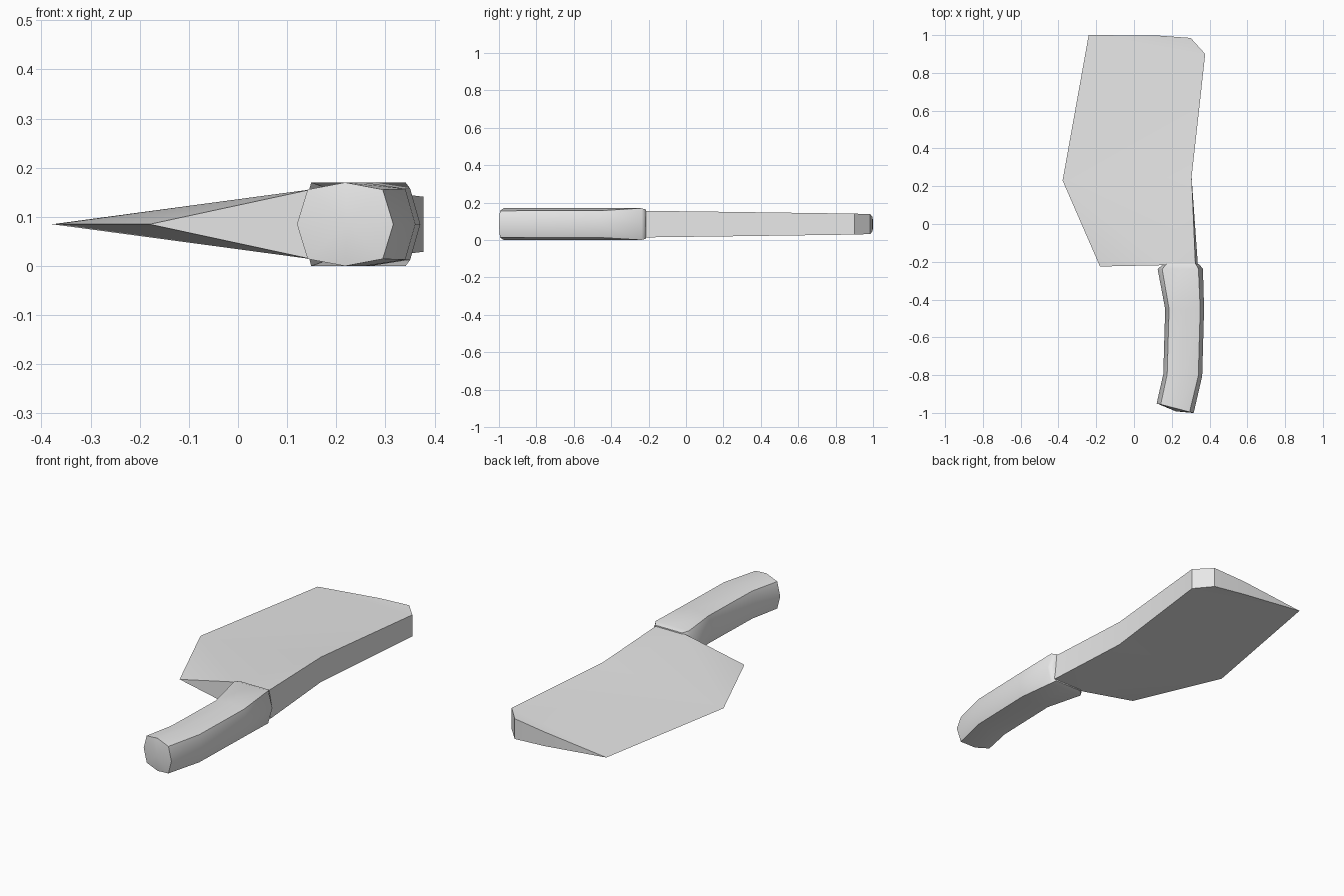
import bpy, bmesh, math
from mathutils import Vector

cube = bpy.data.objects.get("Cube")
if cube:
    bpy.data.objects.remove(cube, do_unlink=True)

MID = 0.085  # height of the cutting plane

steel = bpy.data.materials.new("plain grey")
steel.use_nodes = True
GREY = (0.8, 0.8, 0.8, 1)
steel.diffuse_color = GREY
steel.node_tree.nodes["Principled BSDF"].inputs["Base Color"].default_value = GREY


def finish(bm, name, angle):
    """Turn a bmesh into a shaded, coloured object."""
    bmesh.ops.recalc_face_normals(bm, faces=bm.faces)
    mesh = bpy.data.meshes.new(name)
    bm.to_mesh(mesh)
    bm.free()
    mesh.materials.append(steel)
    obj = bpy.data.objects.new(name, mesh)
    bpy.context.collection.objects.link(obj)
    bpy.ops.object.select_all(action='DESELECT')
    obj.select_set(True)
    bpy.context.view_layer.objects.active = obj
    bpy.ops.object.shade_smooth_by_angle(angle=math.radians(angle))
    return obj


# Blade: sharp edge points, then the thick outline (x, y, half thickness)
edge = [(-0.18, -0.225), (-0.378, 0.23), (-0.24, 1.0)]
thick = [(0.12, 0.998, 0.037), (0.30, 0.985, 0.053), (0.377, 0.9, 0.056),
         (0.305, 0.25, 0.065), (0.325, -0.215, 0.071), (0.15, -0.218, 0.071)]
bm = bmesh.new()
sharp = [bm.verts.new((x, y, MID)) for x, y in edge]
upper = [bm.verts.new((x, y, MID + h)) for x, y, h in thick]
lower = [bm.verts.new((x, y, MID - h)) for x, y, h in thick]
lower[4].co.x += 0.013  # spine leans slightly at the heel
for side in (upper, lower):
    e0, e1, e2 = sharp
    tip, nose, corner, waist, heel, root = side
    for face in ((e2, tip, nose), (e2, nose, corner), (e1, e2, corner),
                 (e1, corner, waist), (e1, waist, root),
                 (waist, heel, root), (e0, e1, root)):
        bm.faces.new(face)
for i in range(len(thick) - 1):
    bm.faces.new((upper[i], upper[i + 1], lower[i + 1], lower[i]))
bm.faces.new((sharp[2], upper[0], lower[0]))
bm.faces.new((sharp[0], upper[-1], lower[-1]))
finish(bm, "blade", 30)

# Handle: eight-sided rings
# (centre x, y, half width, half height, corner x, corner z, end slant)
rings = [(0.25, -0.213, 0.095, 0.077, 0.82, 1.0, 0),
         (0.245, -0.238, 0.12, 0.085, 0.8, 1.0, 0),
         (0.268, -0.45, 0.103, 0.085, 0.8, 0.85, 0),
         (0.258, -0.8, 0.103, 0.085, 0.8, 0.85, -0.05),
         (0.218, -0.975, 0.098, 0.085, 0.78, 0.83, -0.26)]
bm = bmesh.new()
loops = []
for cx, y, w, h, kx, kz, slant in rings:
    section = [(1, 0), (kx, kz), (0, 1), (-kx, kz),
               (-1, 0), (-kx, -kz), (0, -1), (kx, -kz)]
    loops.append([bm.verts.new((cx + w * u, y + slant * w * u, MID + h * v))
                  for u, v in section])
for a, b in zip(loops, loops[1:]):
    for i in range(8):
        j = (i + 1) % 8
        bm.faces.new((a[i], a[j], b[j], b[i]))
bm.faces.new(loops[0])
# Slightly domed butt
apex = bm.verts.new(Vector((0.222, -0.992, MID)))
for i in range(8):
    bm.faces.new((loops[-1][i], loops[-1][(i + 1) % 8], apex))
finish(bm, "handle", 60)
